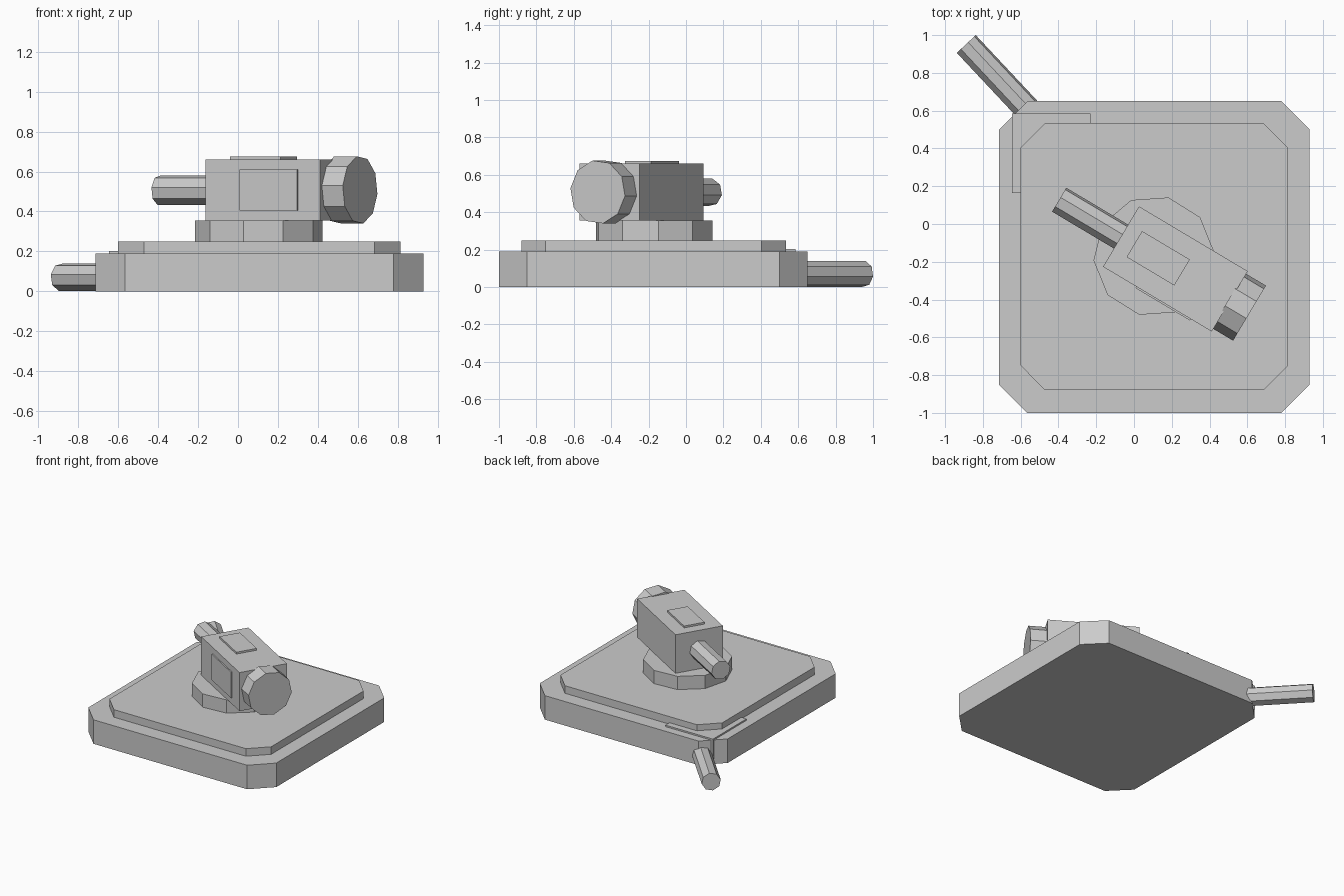
import bpy, bmesh, math
from mathutils import Matrix, Vector

old = bpy.data.objects.get("Cube")
if old:
    bpy.data.objects.remove(old, do_unlink=True)

GREY = (0.6, 0.6, 0.6, 1)
grey = bpy.data.materials.new("plain_grey")
grey.use_nodes = True
grey.diffuse_color = GREY
grey.node_tree.nodes["Principled BSDF"].inputs["Base Color"].default_value = GREY


def finish(name, bm, matrix=Matrix()):
    bmesh.ops.transform(bm, matrix=matrix, verts=bm.verts)
    bmesh.ops.recalc_face_normals(bm, faces=bm.faces)
    mesh = bpy.data.meshes.new(name)
    bm.to_mesh(mesh)
    bm.free()
    mesh.materials.append(grey)
    obj = bpy.data.objects.new(name, mesh)
    bpy.context.collection.objects.link(obj)
    return obj


def box(name, low, high, cut=0, matrix=Matrix()):
    """Box between two corners, with its upright edges optionally cut off."""
    low, high = Vector(low), Vector(high)
    bm = bmesh.new()
    bmesh.ops.create_cube(bm, size=1)
    bmesh.ops.scale(bm, vec=high - low, verts=bm.verts)
    bmesh.ops.translate(bm, vec=(low + high) / 2, verts=bm.verts)
    if cut:
        upright = [e for e in bm.edges
                   if abs(e.verts[0].co.z - e.verts[1].co.z) > 1e-4]
        bmesh.ops.bevel(bm, geom=upright, offset=cut, segments=1, affect='EDGES')
    return finish(name, bm, matrix)


def prism(name, sides, radius, start, end, turn=0, matrix=Matrix()):
    """Faceted cylinder between two points."""
    start, end = Vector(start), Vector(end)
    axis = end - start
    bm = bmesh.new()
    bmesh.ops.create_cone(bm, cap_ends=True, segments=sides, radius1=radius,
                          radius2=radius, depth=axis.length)
    place = (Matrix.Translation((start + end) / 2)
             @ axis.to_track_quat('Z', 'Y').to_matrix().to_4x4()
             @ Matrix.Rotation(math.radians(turn), 4, 'Z'))
    return finish(name, bm, matrix @ place)


# Stepped base
box("base", (-0.715, -1, 0), (0.93, 0.65, 0.19), 0.15)
box("upper_slab", (-0.6, -0.88, 0.18), (0.815, 0.535, 0.25), 0.13)
box("corner_block", (-0.645, 0.165, 0.005), (-0.23, 0.585, 0.202))
prism("corner_rod", 8, 0.07, (-0.53, 0.571, 0.07), (-0.888, 0.953, 0.07), 11)

# Round pedestal
prism("pedestal", 10, 0.32, (0.105, -0.17, 0.24), (0.105, -0.17, 0.355), 22)

# Turned head, built along its own x axis
head = (Matrix.Translation((0.219, -0.238, 0))
        @ Matrix.Rotation(math.radians(-30.8), 4, 'Z'))
box("head", (-0.335, -0.186, 0.355), (0.335, 0.186, 0.66), matrix=head)
box("top_plate", (-0.254, -0.078, 0.65), (0.04, 0.082, 0.675), matrix=head)
box("side_plate", (-0.13, -0.195, 0.405), (0.206, -0.18, 0.61), matrix=head)
prism("front_knob", 10, 0.171, (0.325, 0, 0.508), (0.457, 0, 0.508), 11, head)
prism("rear_rod", 8, 0.075, (-0.3, 0, 0.506), (-0.716, 0, 0.506), 11, head)
